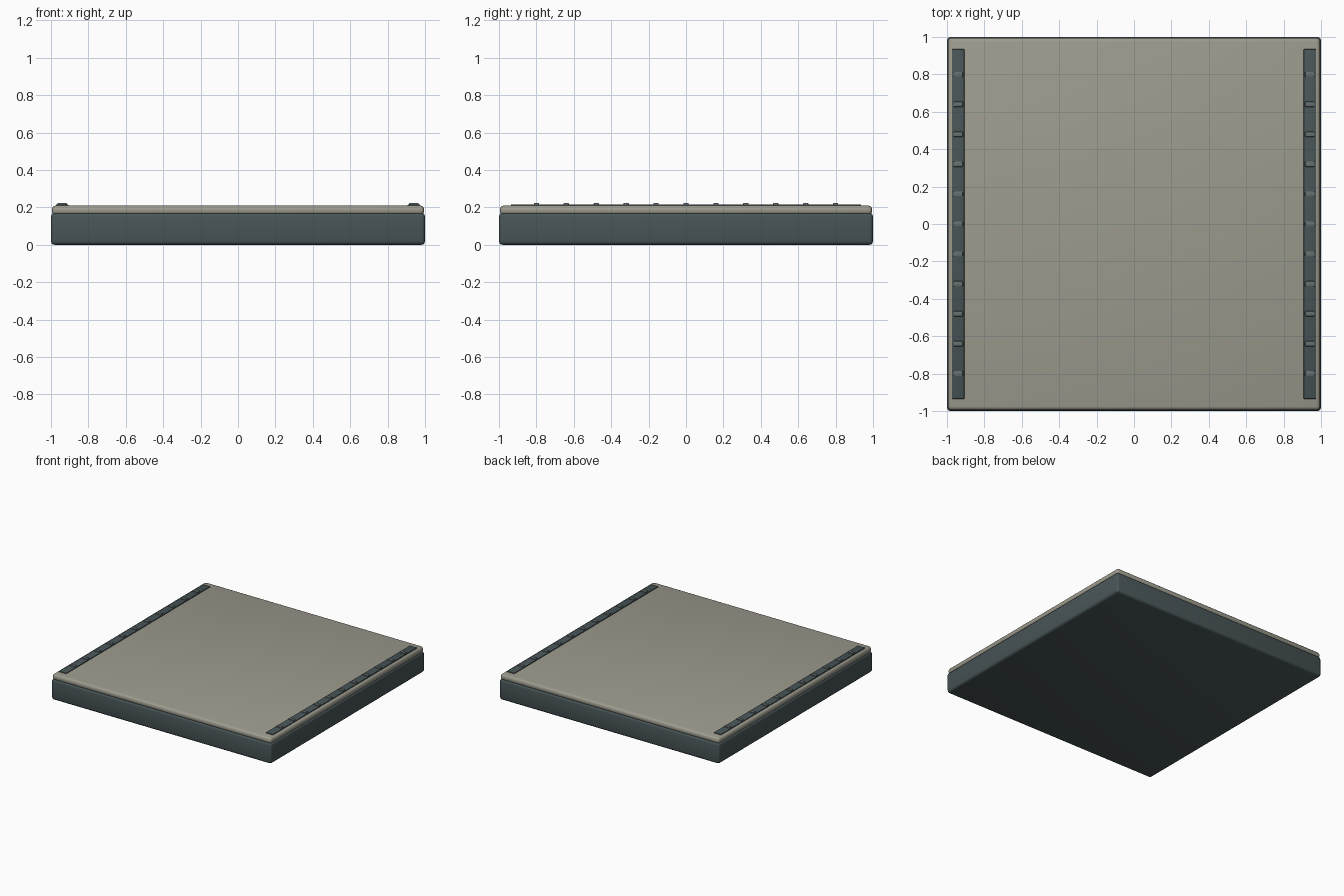
import bpy

if "Cube" in bpy.data.objects:
    bpy.data.objects.remove(bpy.data.objects["Cube"])

def material(name, rgb):
    m = bpy.data.materials.new(name)
    m.diffuse_color = (*rgb, 1)
    m.use_nodes = True
    m.node_tree.nodes["Principled BSDF"].inputs["Base Color"].default_value = m.diffuse_color
    return m

stone = material("warm_grey", (0.34, 0.33, 0.27))
dark = material("dark_slate", (0.065, 0.09, 0.095))
light = material("stud_grey", (0.13, 0.16, 0.16))

def box(name, lo, hi, mat, bevel, segments=2):
    bpy.ops.mesh.primitive_cube_add(size=1, location=[(a + b) / 2 for a, b in zip(lo, hi)])
    o = bpy.context.object
    o.name = name
    o.scale = [b - a for a, b in zip(lo, hi)]
    bpy.ops.object.transform_apply(location=False, rotation=False, scale=True)
    o.data.materials.append(mat)
    b = o.modifiers.new("bevel", 'BEVEL')
    b.width = bevel
    b.segments = segments
    bpy.ops.object.modifier_apply(modifier=b.name)
    bpy.ops.object.shade_smooth_by_angle()
    return o

# Base block and lighter top slab
box("base_block", (-1, -1, 0), (1, 1, 0.17), dark, 0.02, 3)
box("top_slab", (-0.995, -0.995, 0.16), (0.995, 0.995, 0.21), stone, 0.02, 3)

# Side rails, each with a row of raised studs
for side, x in (("left", -0.943), ("right", 0.937)):
    x = -0.94 if side == "left" else 0.94
    box(f"{side}_rail", (x - 0.033, -0.935, 0.2), (x + 0.033, 0.935, 0.217), dark, 0.004)
    for i in range(11):
        y = (i - 5) * 0.16
        box(f"{side}_rail_stud_{i + 1}", (x - 0.025, y - 0.014, 0.21),
            (x + 0.025, y + 0.014, 0.224), light, 0.004)
